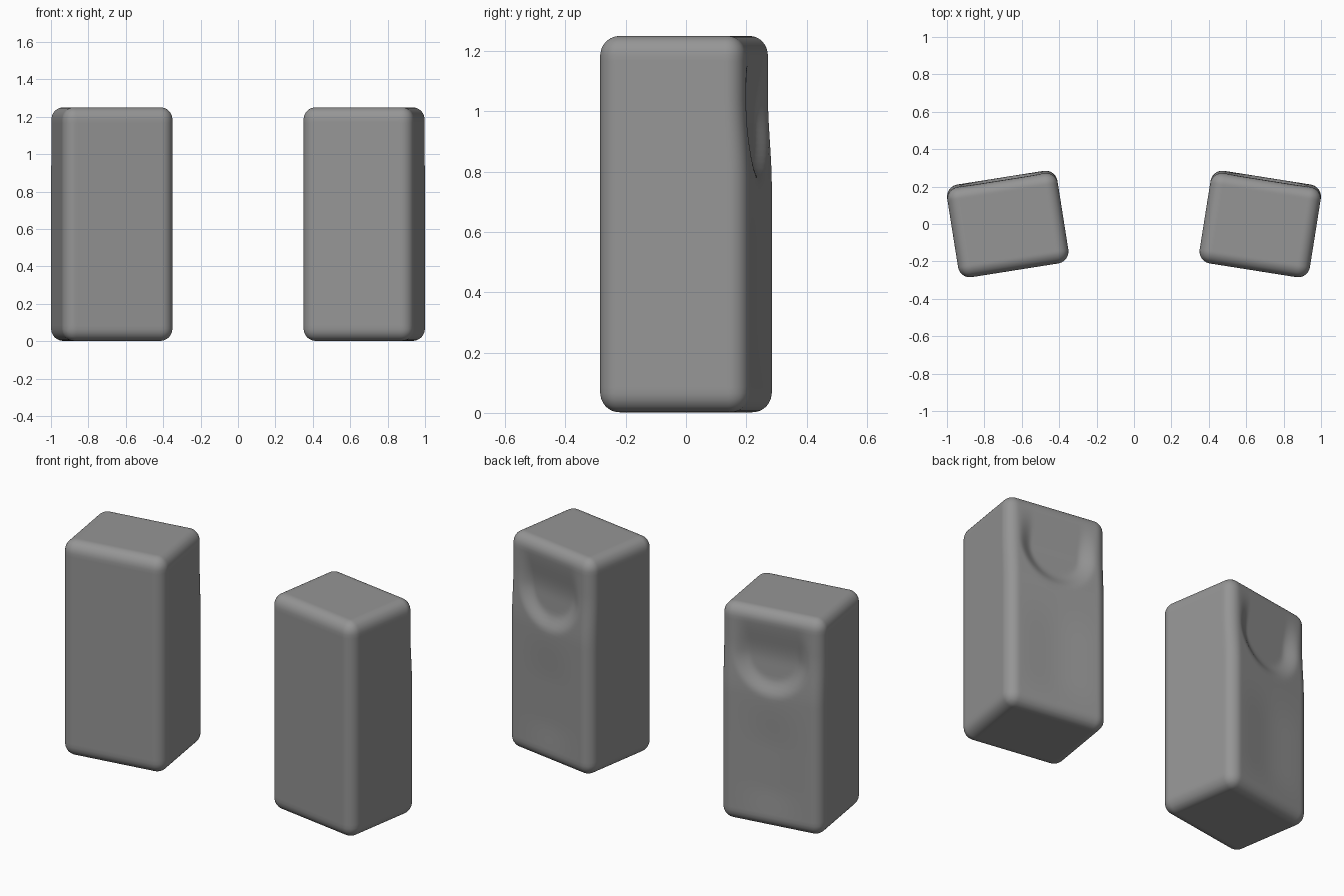
import bpy, bmesh, math
from mathutils import Vector

if "Cube" in bpy.data.objects:
    bpy.data.objects.remove(bpy.data.objects["Cube"])

W, D, H, R = 0.597, 0.501, 1.248, 0.065      # box size and edge radius
YAW = math.radians(9)

grey = bpy.data.materials.new("dark_grey")
grey.diffuse_color = (0.3, 0.3, 0.3, 1)
grey.use_nodes = True
grey.node_tree.nodes["Principled BSDF"].inputs["Base Color"].default_value = grey.diffuse_color


def smooth(a, b, t):
    t = max(0.0, min(1.0, (t - a) / (b - a)))
    return t * t * (3 - 2 * t)


def back_inset(x, z):
    """How far the back panel is pushed in at a given place."""
    # U-shaped scoop: straight flanks above, round bottom below
    drop = max(0.0, 0.99 - z) / 0.22
    reach = math.hypot(x / 0.22, drop)
    scoop = 0.034 * (1 - smooth(0.62, 1.05, reach)) * (1 - smooth(0.95, 1.22, z))
    # slight lean of the upper part and a shallow sag lower down
    lean = 0.013 * smooth(0.75, 1.05, z)
    sag = 0.009 * (1 - smooth(0.0, 0.25, abs(x))) * smooth(0.02, 0.25, z) * (1 - smooth(0.45, 0.75, z))
    return scoop + lean + sag


def cabinet(name, side):
    bm = bmesh.new()
    bmesh.ops.create_cube(bm, size=1)
    bmesh.ops.subdivide_edges(bm, edges=bm.edges[:], cuts=59, use_grid_fill=True)
    half = Vector((W, D, H)) / 2
    for v in bm.verts:
        # round the edges
        p = Vector([v.co[i] * 2 * half[i] for i in range(3)])
        core = Vector([max(R - half[i], min(half[i] - R, p[i])) for i in range(3)])
        p = core + (p - core).normalized() * R
        p.z += H / 2 + 0.002
        # shape the back panel
        if p.y > 0:
            p.y -= back_inset(p.x, p.z) * p.y / half.y
        v.co = p
    bmesh.ops.recalc_face_normals(bm, faces=bm.faces[:])
    me = bpy.data.meshes.new(name)
    bm.to_mesh(me)
    bm.free()
    me.materials.append(grey)
    for poly in me.polygons:
        poly.use_smooth = True
    ob = bpy.data.objects.new(name, me)
    ob.location.x = side * 0.675
    ob.rotation_euler.z = -side * YAW
    bpy.context.collection.objects.link(ob)


# The pair of toed-out cabinets
cabinet("right_cabinet", 1)
cabinet("left_cabinet", -1)
